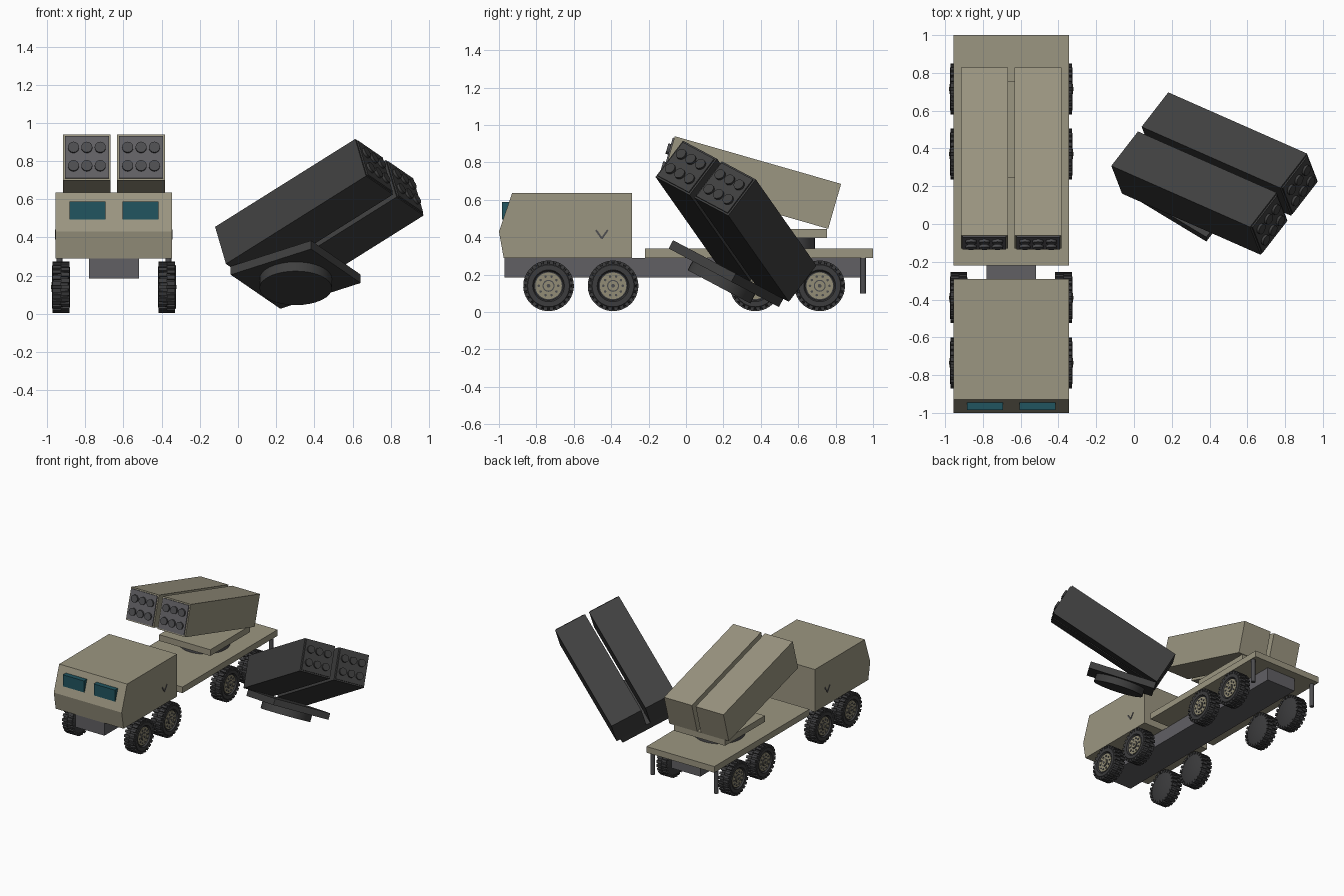
import bpy, bmesh, math
from mathutils import Matrix, Vector

if "Cube" in bpy.data.objects:
    bpy.data.objects.remove(bpy.data.objects["Cube"])


def material(name, rgb):
    m = bpy.data.materials.new(name)
    m.diffuse_color = (*rgb, 1)
    m.use_nodes = True
    m.node_tree.nodes["Principled BSDF"].inputs["Base Color"].default_value = m.diffuse_color
    return m


TAN = material("tan paint", (0.33, 0.305, 0.22))
GREY = material("chassis grey", (0.12, 0.117, 0.127))
RUBBER = material("rubber", (0.045, 0.045, 0.047))
GLASS = material("teal glass", (0.015, 0.09, 0.115))
BURNT = material("burnt black", (0.05, 0.05, 0.05))
DARK = material("dark metal", (0.075, 0.075, 0.08))
HUB = material("hub tan", (0.29, 0.265, 0.18))


def finish(name, bm, mats, matrix=Matrix(), smooth=False):
    bmesh.ops.recalc_face_normals(bm, faces=bm.faces)
    me = bpy.data.meshes.new(name)
    bm.to_mesh(me)
    bm.free()
    ob = bpy.data.objects.new(name, me)
    bpy.context.collection.objects.link(ob)
    for m in mats:
        me.materials.append(m)
    ob.matrix_world = matrix
    if smooth:
        bpy.context.view_layer.objects.active = ob
        ob.select_set(True)
        bpy.ops.object.shade_smooth_by_angle(angle=math.radians(35))
        ob.select_set(False)
    return ob


def add_box(bm, x, y, z, matrix=Matrix()):
    size = Matrix.Diagonal((x[1] - x[0], y[1] - y[0], z[1] - z[0], 1))
    mid = Matrix.Translation([(a[0] + a[1]) / 2 for a in (x, y, z)])
    return bmesh.ops.create_cube(bm, size=1, matrix=matrix @ mid @ size)["verts"]


def add_disc(bm, centre, r, depth, axis="Z", n=16):
    turn = {"Z": Matrix(), "Y": Matrix.Rotation(math.pi / 2, 4, "X"),
            "X": Matrix.Rotation(math.pi / 2, 4, "Y")}[axis]
    return bmesh.ops.create_cone(bm, cap_ends=True, segments=n, radius1=r, radius2=r, depth=depth,
                                 matrix=Matrix.Translation(centre) @ turn)["verts"]


def box(name, x, y, z, mat, matrix=Matrix()):
    bm = bmesh.new()
    add_box(bm, x, y, z)
    return finish(name, bm, [mat], matrix)


def paint(verts, index):
    for v in verts:
        for f in v.link_faces:
            f.material_index = index


CX = -0.65  # truck centre line
SIDE = (CX - 0.305, CX + 0.305)

# Cab: side profile pulled across the width
bm = bmesh.new()
profile = [(-0.975, 0.29), (-1.0, 0.43), (-0.93, 0.635), (-0.29, 0.635), (-0.29, 0.29)]
face = bm.faces.new([bm.verts.new((SIDE[0], y, z)) for y, z in profile])
ext = bmesh.ops.extrude_face_region(bm, geom=[face])["geom"]
bmesh.ops.translate(bm, vec=(0.61, 0, 0), verts=[v for v in ext if isinstance(v, bmesh.types.BMVert)])
finish("cab", bm, [TAN])
for s in (-1, 1):
    mx = CX + s * 0.139
    box("windscreen", (mx - 0.095, mx + 0.095), (-0.985, -0.945), (0.495, 0.588), GLASS)

    # Chevron mark on the cab side
    bm = bmesh.new()
    for t in (-1, 1):
        place = Matrix.Translation((CX + s * 0.306, -0.45, 0.393)) @ Matrix.Rotation(-t * math.radians(35), 4, "X")
        add_box(bm, (-0.002, 0.002), (-0.005, 0.005), (0, 0.055), place)
    finish("chevron_mark", bm, [DARK])

    # Rear support leg
    bm = bmesh.new()
    add_disc(bm, (CX + s * 0.285, 0.947, 0.2), 0.016, 0.2)
    finish("support_leg", bm, [DARK], smooth=True)

box("chassis", (CX - 0.13, CX + 0.13), (-0.97, 0.93), (0.185, 0.29), GREY)
box("flat_bed", SIDE, (-0.22, 1.0), (0.29, 0.34), TAN)


def wheel(matrix):
    # Tyre: lathed section around the x axis, outer side at +x
    bm = bmesh.new()
    section = [(0, -0.046), (0.105, -0.046), (0.122, -0.036), (0.127, 0), (0.122, 0.036),
               (0.112, 0.047), (0.085, 0.047), (0.078, 0.034), (0, 0.034)]
    vs = [bm.verts.new((x, 0, r)) for r, x in section]
    es = [bm.edges.new(p) for p in zip(vs, vs[1:])]
    bmesh.ops.spin(bm, geom=vs + es, cent=(0, 0, 0), axis=(1, 0, 0), angle=2 * math.pi, steps=32)
    bmesh.ops.remove_doubles(bm, verts=bm.verts, dist=1e-4)
    # Tread lugs, staggered left and right
    for i in range(48):
        s = 1 if i % 2 else -1
        turn = Matrix.Rotation(2 * math.pi * i / 48, 4, "X")
        add_box(bm, (min(0, s * 0.044), max(0, s * 0.044)), (-0.0105, 0.0105), (0.112, 0.135), turn)
    finish("tyre", bm, [RUBBER], matrix, True)
    # Hub with bolts and a stepped centre cap
    bm = bmesh.new()
    add_disc(bm, (0.034, 0, 0), 0.071, 0.012, "X", 32)
    paint(add_disc(bm, (0.041, 0, 0), 0.032, 0.008, "X", 24), 1)
    add_disc(bm, (0.043, 0, 0), 0.026, 0.012, "X", 24)
    paint(add_disc(bm, (0.047, 0, 0), 0.01, 0.01, "X", 12), 1)
    for i in range(10):
        a = 2 * math.pi * i / 10
        paint(add_disc(bm, (0.041, 0.052 * math.cos(a), 0.052 * math.sin(a)), 0.007, 0.008, "X", 8), 1)
    finish("wheel_hub", bm, [HUB, DARK], matrix, True)


for y in (-0.735, -0.39, 0.37, 0.715):
    wheel(Matrix.Translation((CX + 0.277, y, 0.14)))
    wheel(Matrix.Translation((CX - 0.277, y, 0.14)) @ Matrix.Rotation(math.pi, 4, "Z"))


def launcher(prefix, place, body, panel, tube, ring):
    # Turntable and base plate
    bm = bmesh.new()
    add_disc(bm, (CX, 0.5, 0.368), 0.19, 0.056, n=32)
    finish(prefix + "turntable", bm, [ring], place, True)
    box(prefix + "base_plate", (CX - 0.23, CX + 0.23), (0.245, 0.755), (0.395, 0.445), body, place)
    # Two tilted pods, each with six tube ends
    for s in (-1, 1):
        bm = bmesh.new()
        add_box(bm, (-0.125, 0.125), (0, 0.925), (-0.25, 0))
        bm.normal_update()
        front = [f for f in bm.faces if f.normal.y < -0.9]
        bmesh.ops.inset_region(bm, faces=front, thickness=0.014)
        front[0].material_index = 1
        out = bmesh.ops.extrude_face_region(bm, geom=front)["geom"]
        top = [v for v in out if isinstance(v, bmesh.types.BMVert)]
        bmesh.ops.translate(bm, vec=(0, -0.008, 0), verts=top)
        bmesh.ops.delete(bm, geom=front, context="FACES_ONLY")
        for x in (-0.07, 0, 0.07):
            for z in (-0.075, -0.175):
                paint(add_disc(bm, (x, -0.012, z), 0.029, 0.02, "Y", 16), 2)
        tilt = Matrix.Translation((CX + s * 0.142, -0.06, 0.94)) @ Matrix.Rotation(math.radians(-16), 4, "X")
        finish(prefix + "pod", bm, [body, panel, tube], place @ tilt, True)


launcher("mounted_", Matrix(), TAN, GREY, DARK, DARK)

# Burnt launcher thrown off to the side
right, back, up = Vector((0.564, 0.722, -0.40)), Vector((-0.825, 0.483, -0.277)), Vector((-0.013, 0.454, 0.891))
rot = Matrix((right, back, up)).transposed().to_quaternion().normalized().to_matrix()
shift = Vector((0.614, -0.016, 0.916)) - rot @ Vector((CX - 0.267, -0.06, 0.94))
launcher("wrecked_", Matrix.Translation(shift) @ rot.to_4x4(), BURNT, BURNT, BURNT, BURNT)
